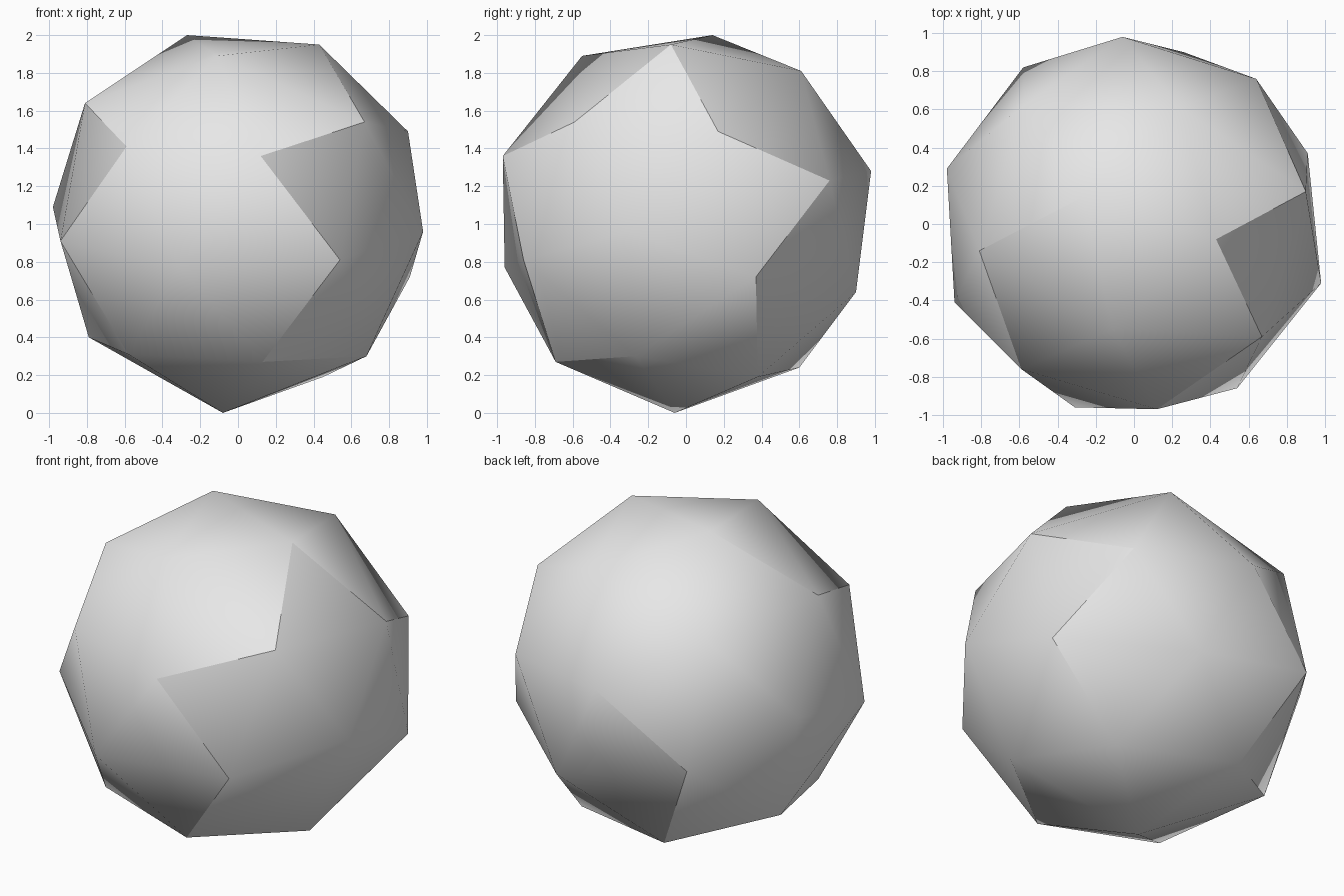
import bpy
import bmesh
import math

# Remove the default cube only
default_cube = bpy.data.objects.get("Cube")
if default_cube:
    bpy.data.objects.remove(default_cube, do_unlink=True)


def make_material(name, colour):
    material = bpy.data.materials.new(name)
    material.use_nodes = True
    material.diffuse_color = colour
    for node in material.node_tree.nodes:
        if node.type == "BSDF_PRINCIPLED":
            node.inputs["Base Color"].default_value = colour
    return material


# Corners of the faceted ball in hundredths of a unit, grouped by height;
# they are spread almost evenly over a sphere
crown = [(-27, 14, 200), (43, -8, 195), (-11, -55, 189), (24, 61, 181)]
upper_ring = [(-81, -14, 164), (-58, 62, 158), (67, -59, 154),
              (90, 17, 149), (-59, -76, 141), (12, -97, 136)]
middle_ring = [(-6, 98, 128), (64, 76, 123), (-98, 29, 109),
               (98, -31, 96), (-94, -41, 91), (-58, 82, 85),
               (54, -86, 81), (-31, -96, 77), (91, 37, 72), (26, 90, 64)]
lower_ring = [(-79, 20, 40), (-58, -47, 31), (68, -27, 30),
              (13, -69, 27), (-27, 60, 24), (45, 38, 19)]
foot = [(-8, -6, 0)]

# Wrap the corners in a convex shell
bm = bmesh.new()
for corner in crown + upper_ring + middle_ring + lower_ring + foot:
    bm.verts.new([value / 100 for value in corner])
bmesh.ops.convex_hull(bm, input=bm.verts[:])

# Merge almost flat triangle pairs into four-sided facets
bmesh.ops.dissolve_limit(bm, angle_limit=math.radians(3),
                         verts=bm.verts[:], edges=bm.edges[:])
bmesh.ops.recalc_face_normals(bm, faces=bm.faces[:])

mesh = bpy.data.meshes.new("faceted_ball")
bm.to_mesh(mesh)
bm.free()
mesh.materials.append(make_material("light_grey", (0.8, 0.8, 0.8, 1.0)))

ball = bpy.data.objects.new("faceted_ball", mesh)
bpy.context.collection.objects.link(ball)

# Soften shallow edges and keep the steeper ones crisp
bpy.ops.object.select_all(action="DESELECT")
ball.select_set(True)
bpy.context.view_layer.objects.active = ball
bpy.ops.object.shade_smooth_by_angle(angle=math.radians(30))
